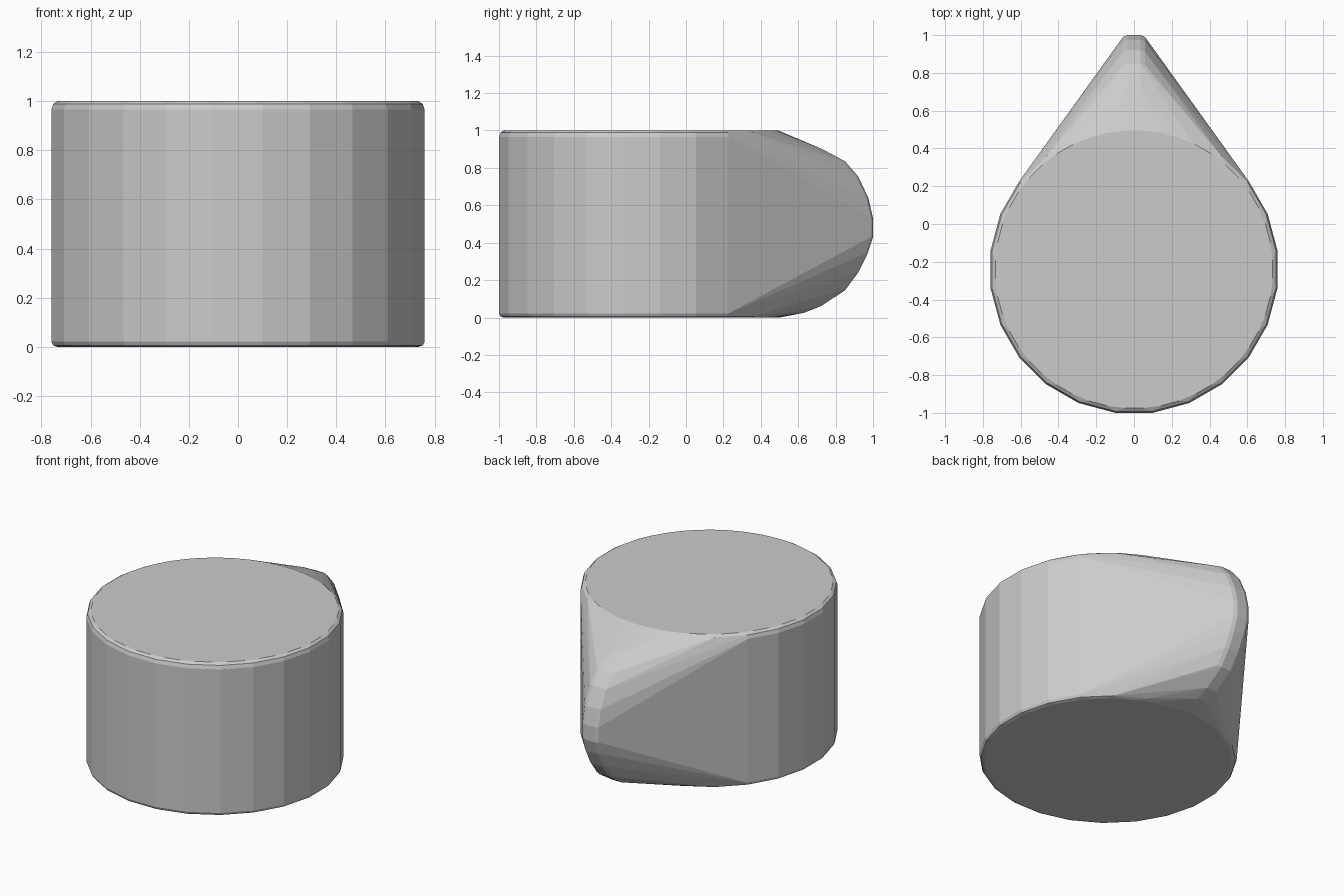
import bpy, bmesh
from math import sin, cos, pi

if "Cube" in bpy.data.objects:
    bpy.data.objects.remove(bpy.data.objects["Cube"])

CY = -0.24  # centre of the drum along y
bm = bmesh.new()


def ring(radius, z, sides):
    for i in range(sides):
        a = 2 * pi * (i + 0.5) / sides
        bm.verts.new((radius * cos(a), CY + radius * sin(a), z))


# Drum: flat caps, softened rims and a faceted wall
ring(0.736, 0.0, 48)
ring(0.758, 0.006, 24)
ring(0.766, 0.022, 24)
ring(0.766, 0.965, 24)
ring(0.758, 0.988, 24)
ring(0.736, 1.0, 48)

# Nose: a thin upright half disc with a bevelled edge, as (y, z) points
nose = [(0.50, 0.0), (0.63, 0.025), (0.72, 0.06), (0.85, 0.145), (0.92, 0.24),
        (0.97, 0.34), (1.0, 0.43), (1.0, 0.53), (0.975, 0.64), (0.92, 0.755),
        (0.85, 0.835), (0.73, 0.9)]
for half_width, scale in ((0.035, 1.0), (0.058, 0.981), (0.068, 0.945)):
    for side in (-1, 1):
        for y, z in nose:
            bm.verts.new((side * half_width, 0.5 + (y - 0.5) * scale,
                          0.5 + (z - 0.5) * scale))

# Stretch one skin over the drum and nose
hull = bmesh.ops.convex_hull(bm, input=bm.verts)
bmesh.ops.delete(bm, geom=[v for v in bm.verts if not v.link_faces], context='VERTS')
bmesh.ops.dissolve_limit(bm, angle_limit=0.01, verts=bm.verts, edges=bm.edges)
bmesh.ops.recalc_face_normals(bm, faces=bm.faces)

mesh = bpy.data.meshes.new("teardrop_block")
bm.to_mesh(mesh)
bm.free()
bpy.context.collection.objects.link(bpy.data.objects.new("teardrop_block", mesh))
